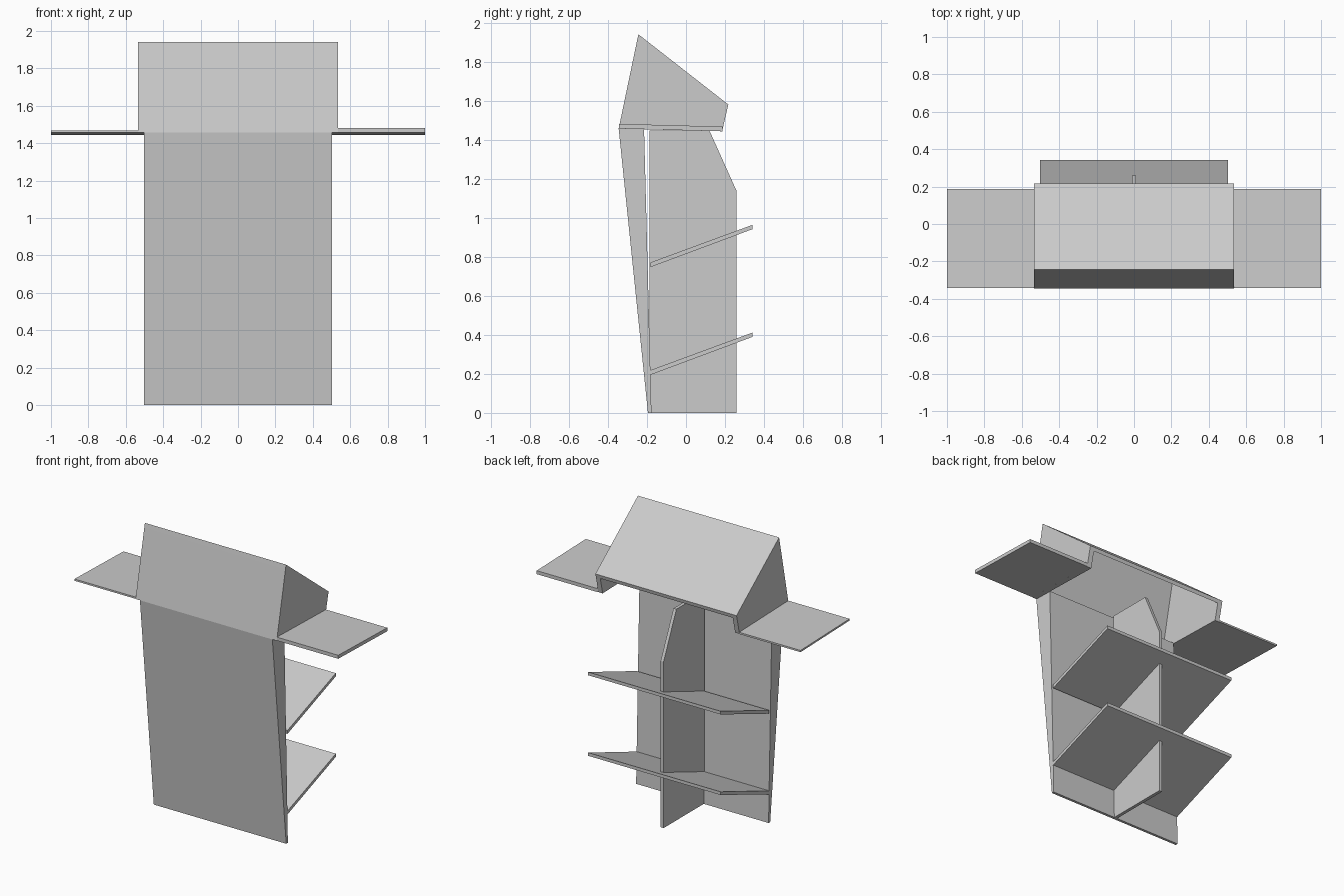
import bpy, bmesh

if "Cube" in bpy.data.objects:
    bpy.data.objects.remove(bpy.data.objects["Cube"])


def extrude_profile(name, points, x0, x1):
    """Extrude a closed (y, z) profile along x from x0 to x1."""
    bm = bmesh.new()
    face = bm.faces.new([bm.verts.new((x0, y, z)) for y, z in points])
    res = bmesh.ops.extrude_face_region(bm, geom=[face])
    verts = [v for v in res["geom"] if isinstance(v, bmesh.types.BMVert)]
    bmesh.ops.translate(bm, verts=verts, vec=(x1 - x0, 0, 0))
    bmesh.ops.recalc_face_normals(bm, faces=bm.faces)
    mesh = bpy.data.meshes.new(name)
    bm.to_mesh(mesh)
    bm.free()
    obj = bpy.data.objects.new(name, mesh)
    bpy.context.collection.objects.link(obj)
    return obj


HALF = 0.502   # body half width
HOOD = 0.535   # hood half width

# Wedge-shaped front panel
extrude_profile("front_panel", [(-0.195, 0), (-0.177, 0), (-0.215, 1.457), (-0.345, 1.457)], -HALF, HALF)

# Central upright fin supporting the shelves
extrude_profile("center_fin", [(-0.186, 0), (0.258, 0), (0.258, 1.14), (0.12, 1.447), (-0.186, 1.447)],
                -0.011, 0.011)

# Two sloping shelves
for name, z in (("lower_shelf", 0.195), ("upper_shelf", 0.747)):
    extrude_profile(name, [(-0.182, z), (0.342, z + 0.195), (0.342, z + 0.217), (-0.182, z + 0.024)],
                    -HALF, HALF)

# Hood: sloped reading lid, front board and two cheeks, open below and behind
extrude_profile("reading_lid", [(-0.244, 1.94), (0.217, 1.58), (0.211, 1.555), (-0.25, 1.912)], -HOOD, HOOD)
extrude_profile("hood_front", [(-0.345, 1.457), (-0.25, 1.912), (-0.228, 1.895), (-0.319, 1.457)], -HALF, HALF)
cheek = [(-0.345, 1.457), (-0.25, 1.912), (0.211, 1.555), (0.185, 1.443)]
extrude_profile("left_cheek", cheek, -HOOD, -HALF)
extrude_profile("right_cheek", cheek, HALF, HOOD)

# Side wings, the right one slightly thicker
for name, x0, x1, t in (("left_wing", -1, -HOOD, 0.012), ("right_wing", HOOD, 1, 0.024)):
    extrude_profile(name, [(-0.343, 1.457), (0.188, 1.443), (0.188, 1.443 + t), (-0.343, 1.457 + t)], x0, x1)
